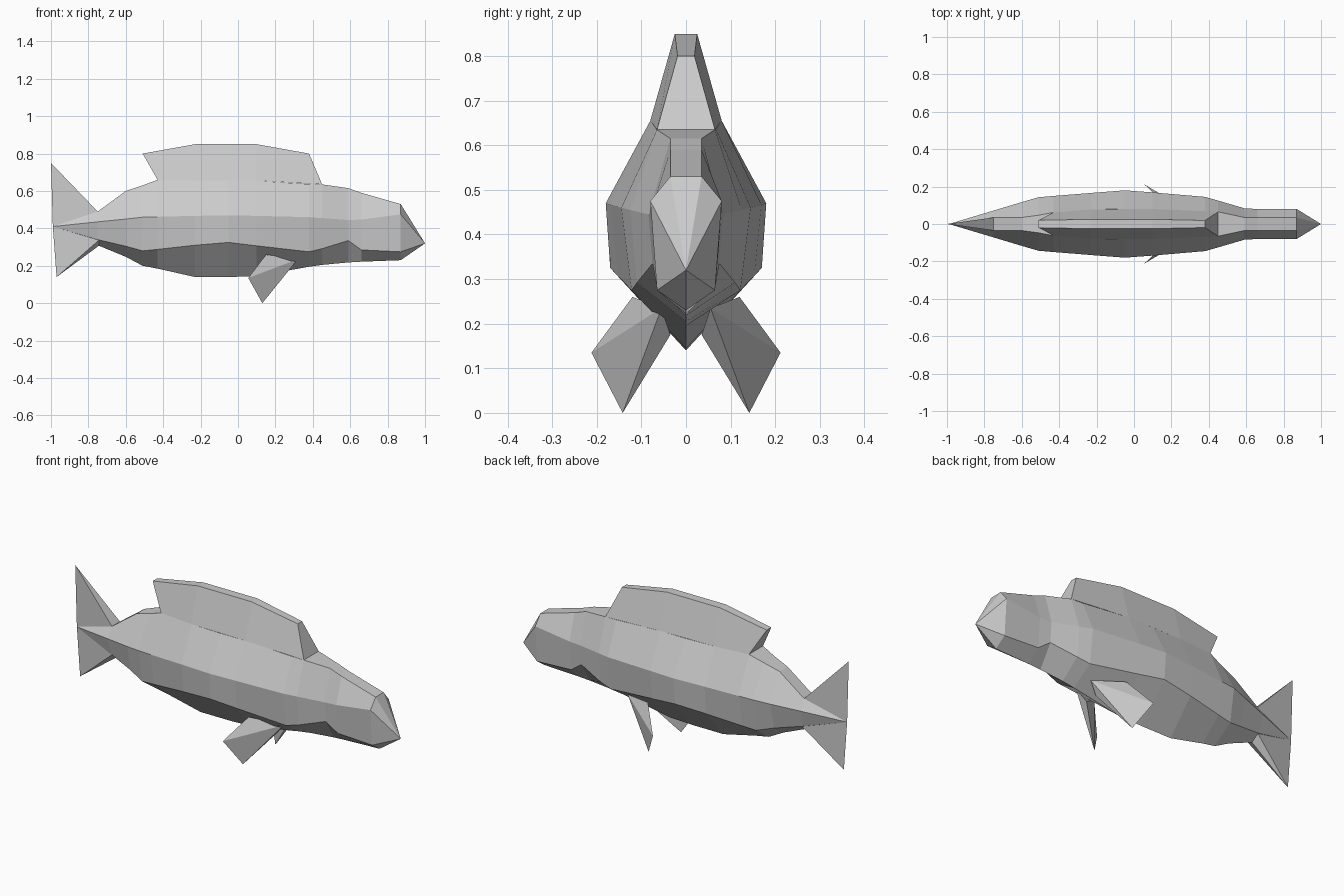
import bpy, bmesh

if "Cube" in bpy.data.objects:
    bpy.data.objects.remove(bpy.data.objects["Cube"])


def finish(name, bm):
    bmesh.ops.recalc_face_normals(bm, faces=bm.faces[:])
    mesh = bpy.data.meshes.new(name)
    bm.to_mesh(mesh)
    bm.free()
    obj = bpy.data.objects.new(name, mesh)
    bpy.context.collection.objects.link(obj)
    return obj


def hull(name, points):
    bm = bmesh.new()
    vs = [bm.verts.new(p) for p in points]
    bmesh.ops.convex_hull(bm, input=vs)
    return finish(name, bm)


def loft(name, rings, tail=None, nose=None):
    # rings of equal length, closed by caps or by end points
    bm = bmesh.new()
    vr = [[bm.verts.new(p) for p in r] for r in rings]
    n = len(vr[0])
    for a, b in zip(vr, vr[1:]):
        for i in range(n):
            j = (i + 1) % n
            bm.faces.new((a[i], a[j], b[j], b[i]))
    for ring, tip in ((vr[0], tail), (vr[-1], nose)):
        if tip:
            t = bm.verts.new(tip)
            for i in range(n):
                bm.faces.new((ring[i], ring[(i + 1) % n], t))
        else:
            bm.faces.new(ring)
    return finish(name, bm)


# body stations: x, back (half width, z), flank (half width, z), lower flank, keel z
stations = [
    (-0.75, (.035, .49), (.072, .435), (.045, .34), .31),
    (-0.60, (.035, .60), (.117, .45), (.085, .305), .248),
    (-0.51, (.047, .63), (.143, .46), (.115, .28), .20),
    (-0.43, (.062, .66), (.150, .462), (.125, .288), .185),
    (-0.23, (.078, .657), (.166, .467), (.150, .31), .14),
    (-0.05, (.08, .655), (.18, .47), (.17, .325), .14),
    (0.10, (.08, .655), (.169, .467), (.153, .307), .145),
    (0.38, (.067, .637), (.145, .46), (.122, .275), .195),
    (0.45, (.065, .635), (.125, .455), (.110, .292), .205),
    (0.59, (.035, .615), (.084, .445), (.075, .335), .218),
    (0.66, (.035, .59), (.08, .447), (.066, .285), .222),
    (0.87, (.035, .53), (.08, .475), (.065, .275), .23),
]
rings = []
for x, back, flank, low, keel in stations:
    side = [back, flank, low]
    rings.append([(x, y, z) for y, z in side] + [(x, 0, keel)]
                 + [(x, -y, z) for y, z in reversed(side)])
tail_end = (-0.99, 0, .41)
loft("body", rings, tail=tail_end, nose=(1.0, 0, .32))

# dorsal fin: base x, half width, z, then top x, half width, z
dorsal = [
    (-0.43, .062, .66, -0.51, .02, .80),
    (-0.23, .078, .657, -0.23, .025, .85),
    (0.10, .08, .655, 0.10, .025, .85),
    (0.45, .065, .635, 0.38, .019, .80),
]
loft("dorsal_fin", [[(bx, bw, bz), (tx, tw, tz), (tx, -tw, tz), (bx, -bw, bz)]
                    for bx, bw, bz, tx, tw, tz in dorsal])

# tail lobes
hull("tail_upper", [(-.75, .035, .49), (-.75, -.035, .49), (-1, 0, .75), tail_end])
hull("tail_lower", [(-.74, .045, .34), (-.74, -.045, .34), (-.74, 0, .31),
                    (-.97, 0, .14), tail_end])

# paired belly fins
fin = [(.32, .055, .235), (.15, .12, .26), (.055, .212, .135), (.13, .142, 0), (.27, .035, .175)]
for name, s in (("left_fin", 1), ("right_fin", -1)):
    hull(name, [(x, s * y, z) for x, y, z in fin])
